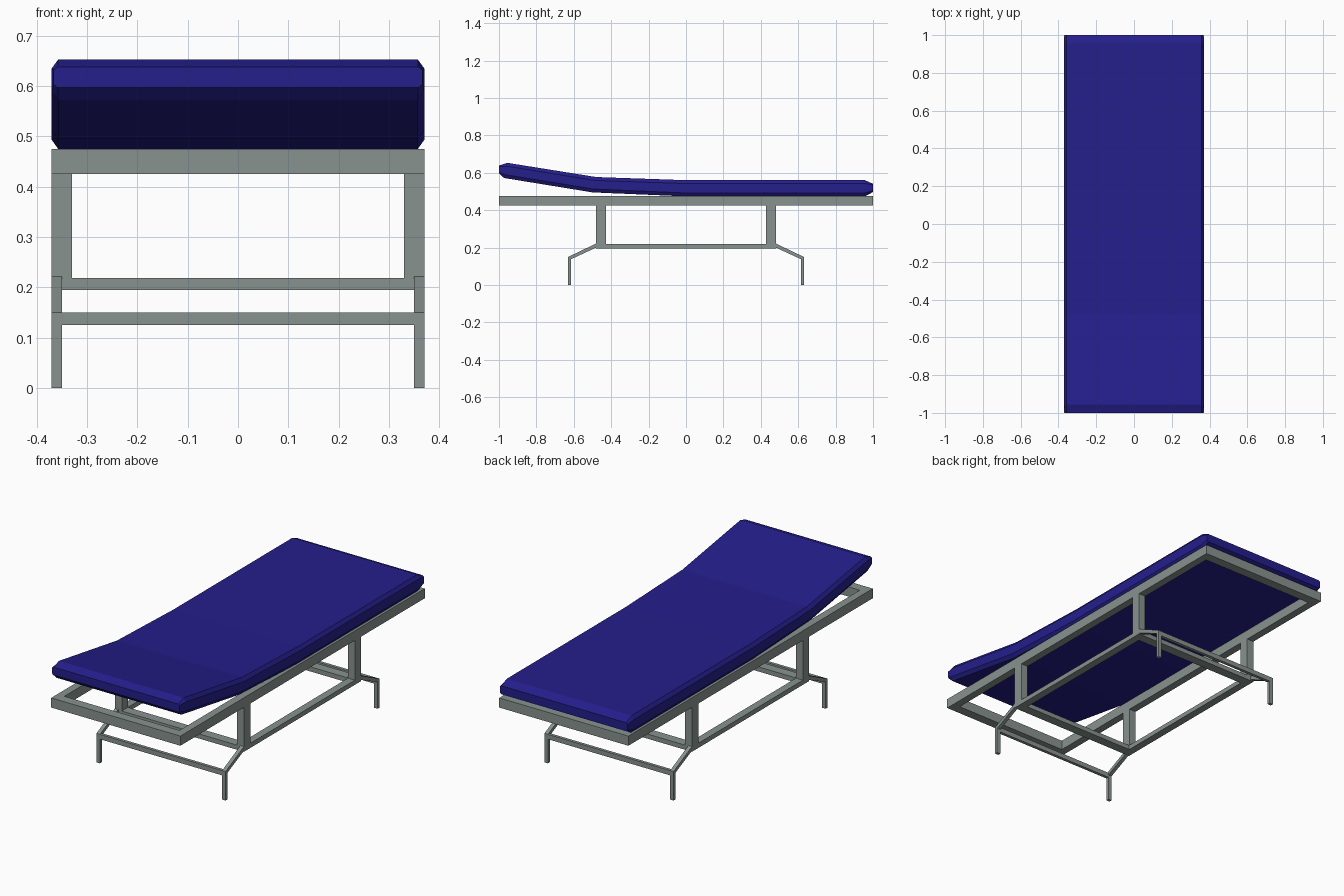
import bpy, bmesh

if "Cube" in bpy.data.objects:
    bpy.data.objects.remove(bpy.data.objects["Cube"])

W, L = 0.37, 1.0  # half width and half length


def make_material(name, color):
    m = bpy.data.materials.new(name)
    m.diffuse_color = color
    m.use_nodes = True
    m.node_tree.nodes["Principled BSDF"].inputs["Base Color"].default_value = m.diffuse_color
    return m


vinyl = make_material("blue_vinyl", (0.018, 0.013, 0.26, 1))
metal = make_material("painted_metal", (0.25, 0.29, 0.275, 1))


def finish(name, bm, mat):
    bmesh.ops.recalc_face_normals(bm, faces=bm.faces)
    me = bpy.data.meshes.new(name)
    bm.to_mesh(me)
    bm.free()
    ob = bpy.data.objects.new(name, me)
    me.materials.append(mat)
    bpy.context.collection.objects.link(ob)
    return ob


def loft(bm, rings):
    rows = [[bm.verts.new(p) for p in r] for r in rings]
    n = len(rows[0])
    for a, b in zip(rows, rows[1:]):
        for i in range(n):
            j = (i + 1) % n
            bm.faces.new((a[i], a[j], b[j], b[i]))
    bm.faces.new(rows[0])
    bm.faces.new(rows[-1])


def box(name, x0, x1, y0, y1, z0, z1):
    bm = bmesh.new()
    loft(bm, [[(x0, y0, z), (x1, y0, z), (x1, y1, z), (x0, y1, z)] for z in (z0, z1)])
    return finish(name, bm, metal)


def ring_frame(name, hx, hy, tx, ty, z0, z1):
    # rectangular ring: closed loop of four mitred corners
    bm = bmesh.new()
    rows = []
    for sx, sy in ((-1, -1), (1, -1), (1, 1), (-1, 1)):
        o, i = (sx * hx, sy * hy), (sx * (hx - tx), sy * (hy - ty))
        rows.append([bm.verts.new((*p, z)) for p, z in ((o, z0), (o, z1), (i, z1), (i, z0))])
    for k in range(4):
        a, b = rows[k], rows[(k + 1) % 4]
        for i in range(4):
            j = (i + 1) % 4
            bm.faces.new((a[i], a[j], b[j], b[i]))
    return finish(name, bm, metal)


# Mattress: chamfered cross-section lofted along the length, raised at the head
def section(yt, yb, top, bot, w, c, cz):
    def y(z):
        return yb + (yt - yb) * (z - bot) / (top - bot)
    pts = [(w - c, bot), (w, bot + cz), (w, top - cz), (w - c, top)]
    pts += [(-x, z) for x, z in reversed(pts)]
    return [(x, y(z), z) for x, z in pts]


bm = bmesh.new()
loft(bm, [
    section(-L, -L, 0.638, 0.597, W - 0.004, 0.008, 0.006),
    section(-0.955, -0.973, 0.653, 0.572, W, 0.013, 0.018),
    section(-0.48, -0.50, 0.577, 0.495, W, 0.013, 0.018),
    section(-0.02, -0.03, 0.561, 0.475, W, 0.013, 0.018),
    section(0.955, 0.96, 0.561, 0.475, W, 0.013, 0.018),
    section(L, L, 0.541, 0.497, W - 0.004, 0.008, 0.006),
])
finish("mattress", bm, vinyl)

# Bed frame and lower frame
ring_frame("bed_frame", W, L, 0.04, 0.05, 0.425, 0.475)
ring_frame("lower_frame", W, 0.48, 0.04, 0.05, 0.195, 0.219)

for sy, end in ((-1, "front"), (1, "back")):
    for sx, side in ((-1, "left"), (1, "right")):
        # Upright post between the frames
        xs = sorted((sx * 0.33, sx * W))
        ys = sorted((sy * 0.428, sy * 0.48))
        box(f"{end}_{side}_post", *xs, *ys, 0.219, 0.425)
        # Bent foot: sloping strut then vertical leg
        prof = [(0.48, 0.222), (0.63, 0.150), (0.63, 0), (0.614, 0), (0.614, 0.138), (0.48, 0.2)]
        bm = bmesh.new()
        loft(bm, [[(sx * x, sy * y, z) for y, z in prof] for x in (0.35, W)])
        finish(f"{end}_{side}_foot", bm, metal)
    # Cross bar joining the two feet
    ys = sorted((sy * 0.614, sy * 0.63))
    box(f"{end}_foot_bar", -0.35, 0.35, *ys, 0.125, 0.15)
